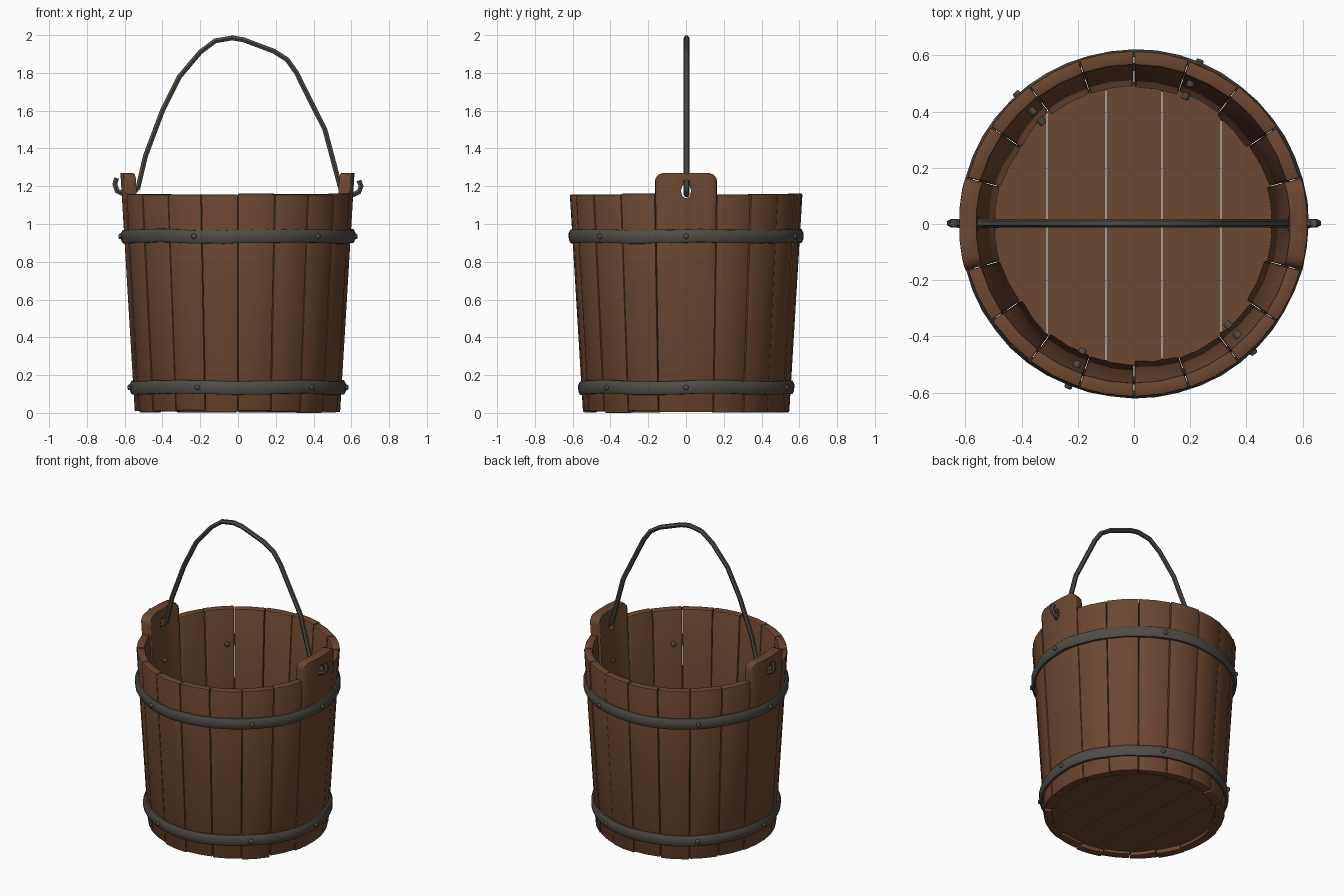
import bpy, bmesh, math, random
from mathutils import Matrix, Vector

random.seed(4)
if "Cube" in bpy.data.objects:
    bpy.data.objects.remove(bpy.data.objects["Cube"])

RIM = 1.16


def material(name, color):
    m = bpy.data.materials.new(name)
    m.use_nodes = True
    m.diffuse_color = color
    bsdf = m.node_tree.nodes["Principled BSDF"]
    bsdf.inputs["Base Color"].default_value = color
    bsdf.inputs["Roughness"].default_value = 0.8
    return m


wood = material("brown wood", (0.15, 0.063, 0.031, 1))
iron = material("dark iron", (0.08, 0.072, 0.062, 1))


def radius(z):
    return 0.545 + 0.07 * z / RIM


def polar(r, a, z):
    return Vector((r * math.cos(a), r * math.sin(a), z))


def add_object(name, bm, mat):
    bmesh.ops.recalc_face_normals(bm, faces=bm.faces)
    mesh = bpy.data.meshes.new(name)
    bm.to_mesh(mesh)
    bm.free()
    ob = bpy.data.objects.new(name, mesh)
    bpy.context.collection.objects.link(ob)
    mesh.materials.append(mat)
    return ob


def activate(ob):
    bpy.ops.object.select_all(action='DESELECT')
    ob.select_set(True)
    bpy.context.view_layer.objects.active = ob


def smooth(ob, angle=35):
    activate(ob)
    bpy.ops.object.shade_smooth_by_angle(angle=math.radians(angle))


def bevel(ob, width):
    mod = ob.modifiers.new("soft edges", 'BEVEL')
    mod.width = width
    mod.segments = 2
    mod.limit_method = 'ANGLE'
    mod.angle_limit = math.radians(40)
    activate(ob)
    bpy.ops.object.modifier_apply(modifier=mod.name)


def stave(name, mid, half, fractions, top, thickness):
    """Curved board; top(f) gives its height across its width, f from -1 to 1."""
    bm = bmesh.new()
    shift = random.uniform(-0.003, 0.003)
    base = random.uniform(0, 0.012)
    grids = []
    for inner in (0, 1):
        cols = []
        for f in fractions:
            a = mid + half * f
            col = []
            for t in (0, 0.5, 1):
                z = base + (top(f) - base) * t
                r = radius(z) + shift - inner * thickness(f, t)
                col.append(bm.verts.new(polar(r, a, z)))
            cols.append(col)
        grids.append(cols)
    out, inn = grids
    n = len(fractions)
    for i in range(n - 1):
        for g in grids:
            for k in (0, 1):
                bm.faces.new((g[i][k], g[i + 1][k], g[i + 1][k + 1], g[i][k + 1]))
        for k in (0, 2):
            bm.faces.new((out[i][k], out[i + 1][k], inn[i + 1][k], inn[i][k]))
    for i in (0, n - 1):
        for k in (0, 1):
            bm.faces.new((out[i][k], out[i][k + 1], inn[i][k + 1], inn[i][k]))
    ob = add_object(name, bm, wood)
    bevel(ob, 0.007)
    return ob


# Plain staves, eight on each side
LUG = math.radians(15.5)
COUNT = 8
step = (math.pi - 2 * LUG) / COUNT
for side, start in (("back", LUG), ("front", math.pi + LUG)):
    for i in range(COUNT):
        height = RIM + random.uniform(-0.006, 0.003)
        left, right = random.uniform(0.042, 0.07), random.uniform(0.042, 0.07)

        def thick(f, t, a=left, b=right):
            low = a + (b - a) * (f + 1) / 2
            return low + (0.05 - low) * t

        ob = stave(f"{side}_stave_{i + 1}", start + step * (i + 0.5), step / 2 - 0.002,
                   (-1, 0, 1), lambda f: height, thick)
        smooth(ob)


# Tall ear staves with rounded corners and a handle hole
def ear_top(f):
    edge = max(0, (abs(f) - 0.72) / 0.28)
    return 1.225 + 0.045 * math.sqrt(max(0, 1 - edge * edge))


for side, mid in (("left", 0), ("right", math.pi)):
    ear = stave(side + "_ear_stave", mid, LUG - 0.002,
                (-1, -0.97, -0.88, -0.72, -0.3, 0.3, 0.72, 0.88, 0.97, 1),
                ear_top, lambda f, t: 0.055 + 0.008 * t)
    bm = bmesh.new()
    bmesh.ops.create_cone(bm, cap_ends=True, segments=8, radius1=0.03, radius2=0.03, depth=0.3,
                          matrix=Matrix.Translation((0.6 * math.cos(mid), 0, 1.175))
                          @ Matrix.Diagonal((1, 0.9, 1.3, 1)) @ Matrix.Rotation(math.pi / 2, 4, 'Y'))
    cutter = add_object("hole_cutter", bm, wood)
    cutter.hide_render = True
    mod = ear.modifiers.new("hole", 'BOOLEAN')
    mod.operation = 'DIFFERENCE'
    mod.solver = 'EXACT'
    mod.object = cutter
    activate(ear)
    bpy.ops.object.modifier_apply(modifier=mod.name)
    bpy.data.objects.remove(cutter)
    smooth(ear)

# Floor planks, cut from a disc
cuts = (-0.6, -0.31, -0.1, 0.1, 0.31, 0.6)
for i in range(5):
    bm = bmesh.new()
    bmesh.ops.create_cone(bm, cap_ends=True, segments=40, radius1=0.505, radius2=0.505,
                          depth=0.05, matrix=Matrix.Translation((0, 0, 0.055)))
    for x, normal in ((cuts[i] + 0.002, -1), (cuts[i + 1] - 0.002, 1)):
        cut = bmesh.ops.bisect_plane(bm, geom=bm.verts[:] + bm.edges[:] + bm.faces[:],
                                     plane_co=(x, 0, 0), plane_no=(normal, 0, 0), clear_outer=True)
        edges = [e for e in cut["geom_cut"] if isinstance(e, bmesh.types.BMEdge)]
        if edges:
            bmesh.ops.contextual_create(bm, geom=edges)
    smooth(add_object(f"floor_plank_{i + 1}", bm, wood))

# Iron hoops with a hammered wave, and rivets driven through the wall
SECTION = ((-0.008, -0.036), (0.01, -0.035), (0.019, -0.018), (0.02, 0.016),
           (0.01, 0.035), (-0.008, 0.036))
for level, z0 in (("lower", 0.135), ("upper", 0.935)):
    bm = bmesh.new()
    rings = []
    for i in range(48):
        a = math.tau * i / 48
        wave = 0.003 * math.sin(5 * a + z0) + random.uniform(-0.002, 0.002)
        rings.append([bm.verts.new(polar(radius(z0) + dr + wave / 2, a, z0 + dz + wave))
                      for dr, dz in SECTION])
    for i, ring in enumerate(rings):
        after = rings[(i + 1) % len(rings)]
        for k in range(len(ring)):
            j = (k + 1) % len(ring)
            bm.faces.new((ring[k], after[k], after[j], ring[j]))
    smooth(add_object(level + "_hoop", bm, iron), 50)

    for i, deg in enumerate((0, 68, 132, 180, 248, 313)):
        a = math.radians(deg)
        bm = bmesh.new()
        place = (Matrix.Translation(polar(radius(z0) - 0.022, a, z0))
                 @ Matrix.Rotation(a, 4, 'Z') @ Matrix.Rotation(math.pi / 2, 4, 'Y'))
        bmesh.ops.create_cone(bm, cap_ends=True, segments=8, radius1=0.015, radius2=0.015,
                              depth=0.106, matrix=place)
        rivet = add_object(f"{level}_rivet_{i + 1}", bm, iron)
        bevel(rivet, 0.006)
        smooth(rivet, 50)

# Bent wire handle, hooked through both ears
PATH = ((-0.643, 1.243), (-0.652, 1.21), (-0.64, 1.175), (-0.61, 1.16), (-0.56, 1.16),
        (-0.53, 1.19), (-0.49, 1.36), (-0.4, 1.6), (-0.31, 1.78), (-0.2, 1.91), (-0.12, 1.97),
        (-0.03, 1.985), (0.03, 1.975), (0.19, 1.915), (0.26, 1.87), (0.31, 1.8), (0.39, 1.64),
        (0.46, 1.5), (0.54, 1.2), (0.565, 1.165), (0.61, 1.155), (0.64, 1.17), (0.652, 1.2),
        (0.64, 1.23))
curve = bpy.data.curves.new("handle", 'CURVE')
curve.dimensions = '3D'
curve.bevel_depth = 0.015
curve.bevel_resolution = 1
curve.use_fill_caps = True
spline = curve.splines.new('POLY')
spline.points.add(len(PATH) - 1)
for p, (x, z) in zip(spline.points, PATH):
    p.co = (x, 0.003, z, 1)
handle = bpy.data.objects.new("handle", curve)
bpy.context.collection.objects.link(handle)
curve.materials.append(iron)
activate(handle)
bpy.ops.object.convert(target='MESH')
smooth(bpy.context.view_layer.objects.active, 50)
